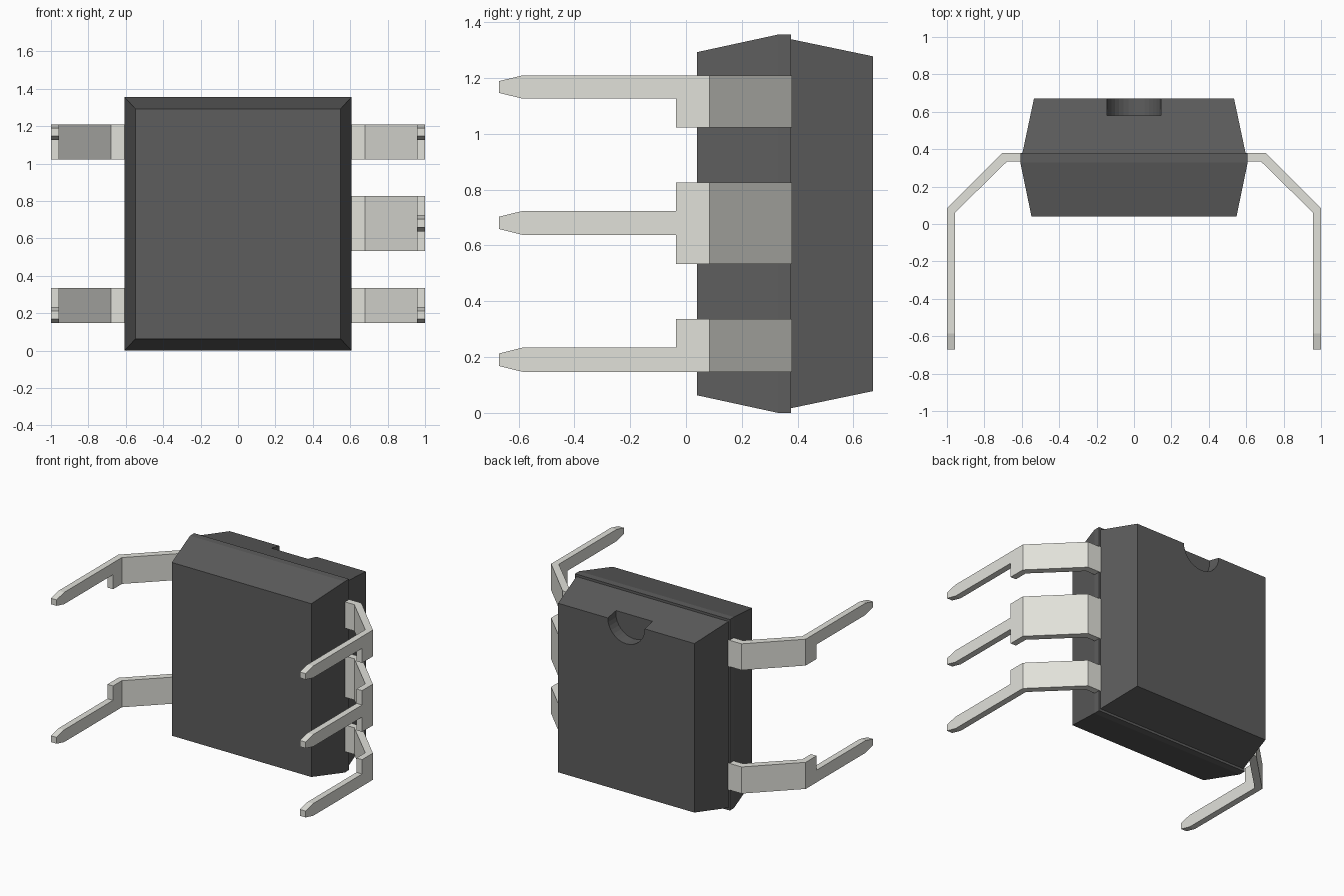
import bpy, bmesh, math

if "Cube" in bpy.data.objects:
    bpy.data.objects.remove(bpy.data.objects["Cube"])


def material(name, color):
    m = bpy.data.materials.new(name)
    m.diffuse_color = color
    m.use_nodes = True
    m.node_tree.nodes["Principled BSDF"].inputs["Base Color"].default_value = m.diffuse_color
    return m


dark = material("dark_plastic", (0.11, 0.11, 0.11, 1))
metal = material("tin_metal", (0.75, 0.75, 0.70, 1))


def loft(name, rings, mat):
    """Join four-point rings into a closed solid."""
    bm = bmesh.new()
    loops = [[bm.verts.new(p) for p in ring] for ring in rings]
    for a, b in zip(loops, loops[1:]):
        for i in range(4):
            j = (i + 1) % 4
            bm.faces.new((a[i], a[j], b[j], b[i]))
    bm.faces.new(loops[0])
    bm.faces.new(loops[-1])
    bmesh.ops.remove_doubles(bm, verts=bm.verts, dist=1e-5)
    bmesh.ops.recalc_face_normals(bm, faces=bm.faces)
    me = bpy.data.meshes.new(name)
    bm.to_mesh(me)
    bm.free()
    me.materials.append(mat)
    ob = bpy.data.objects.new(name, me)
    bpy.context.collection.objects.link(ob)
    return ob


# Package body: tapered front half and slightly smaller tapered back half
MID = 0.678
sections = [(0.04, 0.548, 0.615), (0.33, 0.608, 0.678), (0.377, 0.608, 0.678),
            (0.377, 0.597, 0.661), (0.67, 0.535, 0.600)]  # y, half width, half height
body = loft("package_body",
            [[(-w, y, MID - h), (w, y, MID - h), (w, y, MID + h), (-w, y, MID + h)]
             for y, w, h in sections], dark)

# Half-round orientation notch in the top of the back face
bpy.ops.mesh.primitive_cylinder_add(vertices=32, radius=0.145, depth=0.2,
                                    location=(0, 0.68, MID + 0.6),
                                    rotation=(math.pi / 2, 0, 0))
cutter = bpy.context.object
cutter.name = "notch_cutter"
cutter.hide_render = True
cutter.data.materials.append(dark)
mod = body.modifiers.new("notch", 'BOOLEAN')
mod.operation = 'DIFFERENCE'
mod.solver = 'EXACT'
mod.object = cutter
bpy.context.view_layer.objects.active = body
bpy.ops.object.modifier_apply(modifier=mod.name)
bpy.data.objects.remove(cutter)


# Bent leads: wide shoulder, then a narrow pin with a tapered tip
def lead(name, side, wide, pin):
    tip = (pin[0] + 0.021, pin[1] - 0.021)
    stations = [((0.57, 0.38), (0.57, 0.333), wide),
                ((0.703, 0.38), (0.68, 0.333), wide),
                ((1.0, 0.085), (0.956, 0.062), wide),
                ((1.0, -0.036), (0.956, -0.036), wide),
                ((1.0, -0.036), (0.956, -0.036), pin),
                ((1.0, -0.585), (0.956, -0.585), pin),
                ((1.0, -0.67), (0.956, -0.67), tip)]
    rings = [[(side * o[0], o[1], z[0]), (side * i[0], i[1], z[0]),
              (side * i[0], i[1], z[1]), (side * o[0], o[1], z[1])]
             for o, i, z in stations]
    loft(name, rings, metal)


rows = {"lower": ((0.147, 0.336), (0.147, 0.234)),
        "middle": ((0.533, 0.826), (0.638, 0.724)),
        "upper": ((1.023, 1.21), (1.126, 1.21))}
for row, (wide, pin) in rows.items():
    lead(f"right_{row}_lead", 1, wide, pin)
    if row != "middle":
        lead(f"left_{row}_lead", -1, wide, pin)
